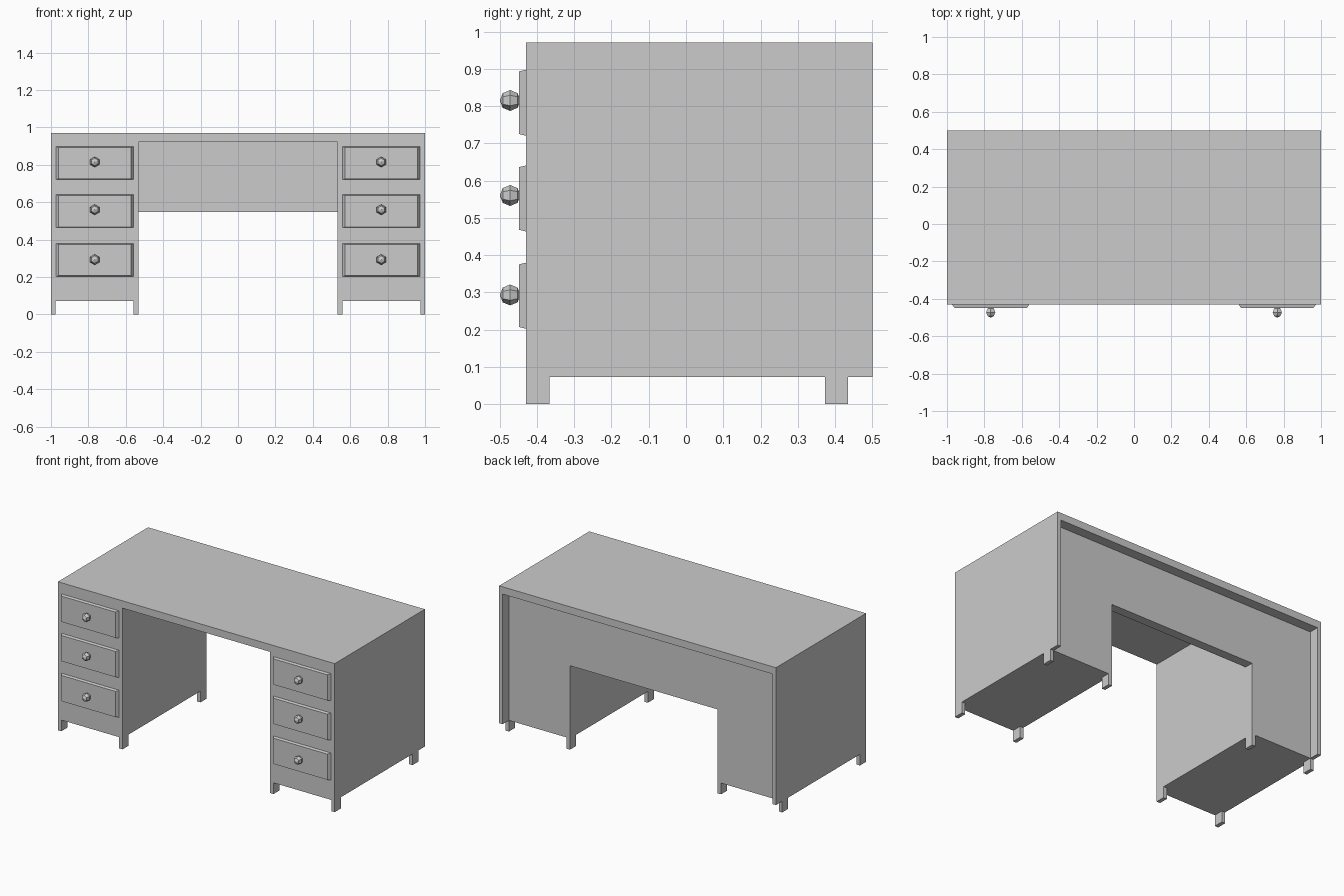
import bpy, bmesh
from mathutils import Matrix

if "Cube" in bpy.data.objects:
    bpy.data.objects.remove(bpy.data.objects["Cube"])

FRONT, BACK, REAR = -0.43, 0.435, 0.5   # front face, recessed back, rear rim
BASE, UNDER, TOP = 0.073, 0.922, 0.97   # pedestal bottom, top underside, top


def finish(name, bm):
    bmesh.ops.recalc_face_normals(bm, faces=bm.faces)
    mesh = bpy.data.meshes.new(name)
    bm.to_mesh(mesh)
    bm.free()
    ob = bpy.data.objects.new(name, mesh)
    bpy.context.collection.objects.link(ob)
    return ob


def extrude_profile(name, points, y0, y1):
    """Extrude an (x, z) outline from y0 to y1."""
    bm = bmesh.new()
    face = bm.faces.new([bm.verts.new((x, y0, z)) for x, z in points])
    ext = bmesh.ops.extrude_face_region(bm, geom=[face])
    verts = [v for v in ext["geom"] if isinstance(v, bmesh.types.BMVert)]
    bmesh.ops.translate(bm, verts=verts, vec=(0, y1 - y0, 0))
    return finish(name, bm)


def box(name, x0, x1, y0, y1, z0, z1):
    return extrude_profile(name, [(x0, z0), (x1, z0), (x1, z1), (x0, z1)], y0, y1)


def arch(inner):
    """Upside-down U outline with the given inner half width."""
    right = [(inner, UNDER), (inner, BASE), (1, BASE), (1, TOP)]
    return right + [(-x, z) for x, z in reversed(right)]


# Pedestals and top as one carcass, with a thin rim around the recessed back
extrude_profile("carcass", arch(0.533), FRONT, BACK)
extrude_profile("back_rim", arch(0.975), BACK, REAR)
box("modesty_panel", -0.533, 0.533, BACK - 0.06, BACK, 0.548, UNDER)


def drawer_front(name, cx, cz):
    ob = box(name, cx - 0.207, cx + 0.207, FRONT - 0.018, FRONT, cz - 0.0885, cz + 0.0885)
    # Taper the outer face
    for v in ob.data.vertices:
        if v.co.y < FRONT - 0.01:
            v.co.x = cx + (v.co.x - cx) * 0.94
            v.co.z = cz + (v.co.z - cz) * 0.95


def knob(name, cx, cz):
    bm = bmesh.new()
    bmesh.ops.create_uvsphere(
        bm, u_segments=6, v_segments=4, radius=0.028,
        matrix=Matrix.Translation((cx, -0.472, cz)) @ Matrix.Rotation(1.5707963, 4, 'X'))
    finish(name, bm)


for side, s in (("left", -1), ("right", 1)):
    # Three drawers with knobs per pedestal
    for level, dz, kz in (("lower", 0.291, 0.293), ("middle", 0.552, 0.56), ("upper", 0.809, 0.815)):
        drawer_front(f"{side}_{level}_drawer", s * 0.766, dz)
        knob(f"{side}_{level}_knob", s * 0.766, kz)
    # Four short feet per pedestal
    for pos, a, b in (("inner", 0.533, 0.558), ("outer", 0.975, 1.0)):
        x0, x1 = sorted((s * a, s * b))
        box(f"{side}_{pos}_front_foot", x0, x1, FRONT, FRONT + 0.063, 0, BASE)
        box(f"{side}_{pos}_back_foot", x0, x1, BACK - 0.062, BACK, 0, BASE)
